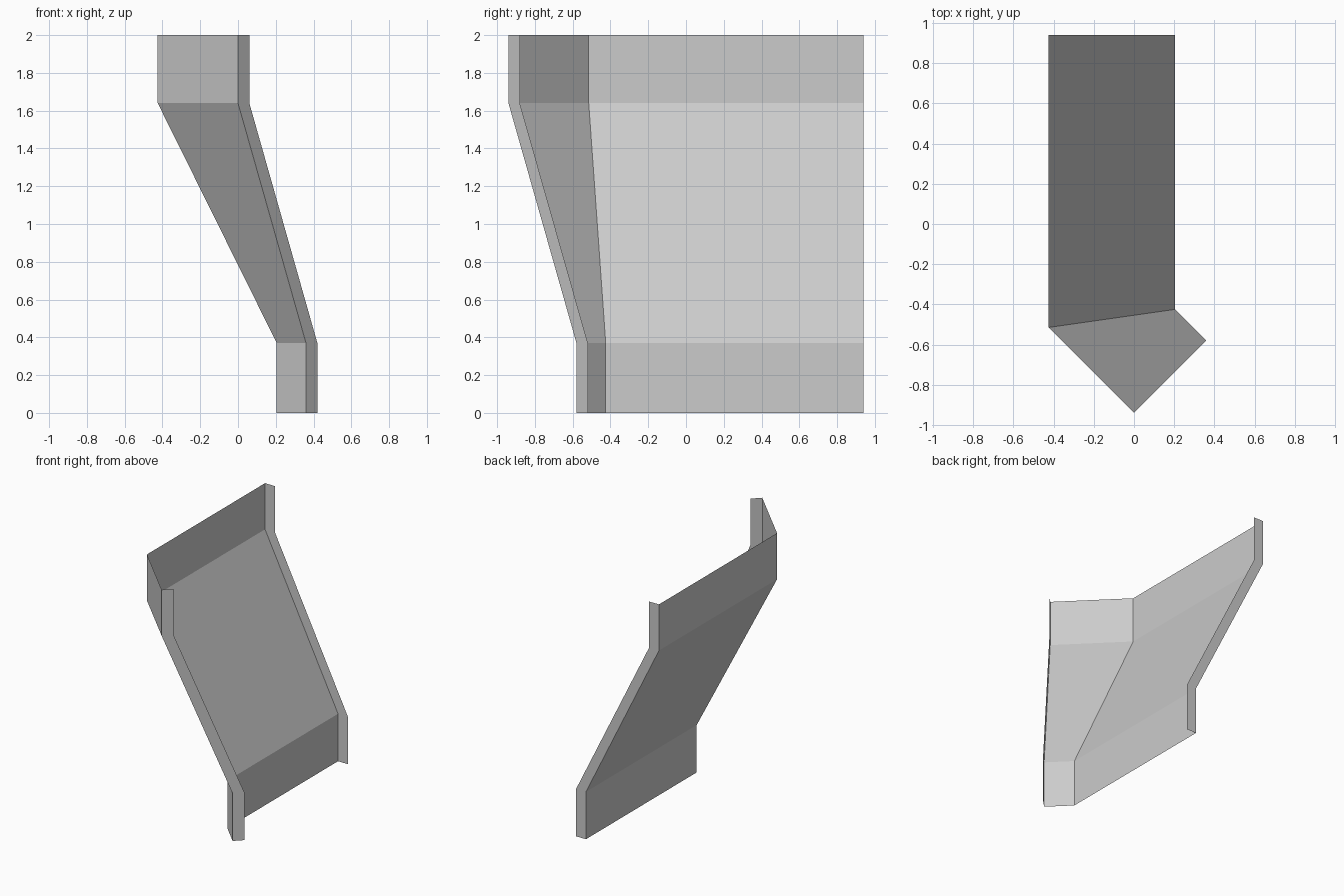
import bpy
import bmesh

cube = bpy.data.objects.get("Cube")
if cube:
    bpy.data.objects.remove(cube, do_unlink=True)

grey = bpy.data.materials.new("light grey")
grey.use_nodes = True
colour = (0.6, 0.6, 0.6, 1.0)
grey.diffuse_color = colour
grey.node_tree.nodes["Principled BSDF"].inputs["Base Color"].default_value = colour

# Heights of the foot, lower fold, upper fold and rim
BOTTOM, LOWER_FOLD, UPPER_FOLD, TOP = 0.0, 0.37, 1.64, 2.0

# Plan outlines of the sheet, from the rear flange round to the front flange
upper_plan = [(-0.34, 0.94), (-0.425, 0.94), (-0.425, -0.515), (0.0, -0.94), (0.06, -0.88)]
lower_plan = [(0.29, 0.94), (0.205, 0.94), (0.205, -0.425), (0.36, -0.58), (0.42, -0.52)]
parts = ["rear_flange", "main_panel", "front_panel", "front_flange"]


def folded_strip(name, lower, upper):
    """Sheet strip: upright foot, sloping middle and upright rim."""
    bm = bmesh.new()
    rows = [(lower, BOTTOM), (lower, LOWER_FOLD), (upper, UPPER_FOLD), (upper, TOP)]
    rings = [[bm.verts.new((x, y, z)) for x, y in plan] for plan, z in rows]
    for (a, b), (d, c) in zip(rings, rings[1:]):
        bm.faces.new((a, b, c, d))
    mesh = bpy.data.meshes.new(name)
    bm.to_mesh(mesh)
    bm.free()
    mesh.materials.append(grey)
    obj = bpy.data.objects.new(name, mesh)
    bpy.context.collection.objects.link(obj)


# One folded strip for each panel and flange
for i, part in enumerate(parts):
    folded_strip(part, lower_plan[i:i + 2], upper_plan[i:i + 2])
